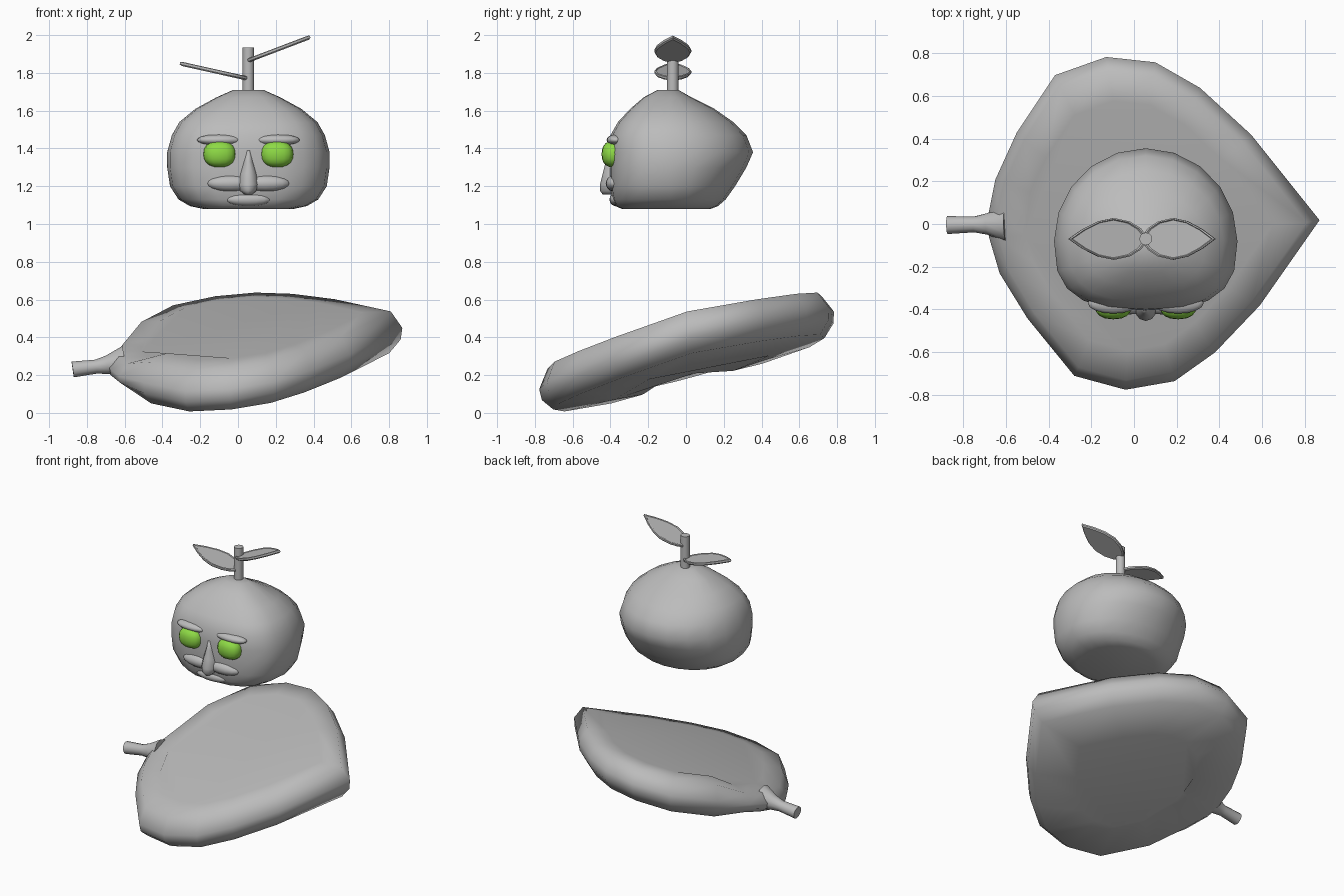
import bpy, bmesh, math
from mathutils import Vector, Matrix

if "Cube" in bpy.data.objects:
    bpy.data.objects.remove(bpy.data.objects["Cube"])


def material(name, rgb):
    m = bpy.data.materials.new(name)
    m.diffuse_color = (*rgb, 1)
    m.use_nodes = True
    m.node_tree.nodes["Principled BSDF"].inputs["Base Color"].default_value = m.diffuse_color
    return m


GREY = material("light grey", (0.5, 0.5, 0.5))
GREEN = material("lime green", (0.27, 0.70, 0.06))


def finish(name, bm, mat, angle=180):
    bmesh.ops.recalc_face_normals(bm, faces=bm.faces)
    me = bpy.data.meshes.new(name)
    bm.to_mesh(me)
    bm.free()
    ob = bpy.data.objects.new(name, me)
    bpy.context.collection.objects.link(ob)
    me.materials.append(mat)
    bpy.ops.object.select_all(action='DESELECT')
    ob.select_set(True)
    bpy.context.view_layer.objects.active = ob
    bpy.ops.object.shade_smooth_by_angle(angle=math.radians(angle))
    return ob


def loft(name, rings, mat, angle=180):
    """Skin a stack of equal-length rings and cap both ends."""
    bm = bmesh.new()
    vs = [[bm.verts.new(p) for p in r] for r in rings]
    n = len(vs[0])
    for a, b in zip(vs, vs[1:]):
        for i in range(n):
            j = (i + 1) % n
            bm.faces.new((a[i], a[j], b[j], b[i]))
    bm.faces.new(vs[0])
    bm.faces.new(vs[-1])
    return finish(name, bm, mat, angle)


def tube(name, path, sides=12, angle=40):
    """Round tube through (point, radius) pairs."""
    axis = (Vector(path[-1][0]) - Vector(path[0][0])).normalized()
    q = axis.to_track_quat('Z', 'Y')
    rings = [[Vector(c) + q @ Vector((r * math.cos(t), r * math.sin(t), 0))
              for t in (2 * math.pi * i / sides for i in range(sides))] for c, r in path]
    return loft(name, rings, GREY, angle)


def ellipsoid(name, centre, radii, mat, power=1.0):
    bm = bmesh.new()
    bmesh.ops.create_uvsphere(bm, u_segments=16, v_segments=10, radius=1)
    for v in bm.verts:
        v.co = Vector(centre) + Vector([math.copysign(abs(c) ** power, c) * r
                                        for c, r in zip(v.co, radii)])
    return finish(name, bm, mat)


# Tilted leaf platform: one outline repeated at several heights
outline = [(.87, .02), (.55, .42), (.31, .64), (.10, .76), (-.13, .785), (-.37, .70),
           (-.55, .43), (-.65, .21), (-.68, .06), (-.68, -.06), (-.63, -.23), (-.5, -.44),
           (-.28, -.71), (-.04, -.775), (.19, -.735), (.38, -.6), (.59, -.38)]
layers = [(.55, -.125), (.92, -.105), (.99, -.04), (1, .02), (.93, .115), (.75, .13)]


def tilt(x, y, h):
    return (x, y - .1 * h, .32 + .12 * x + .27 * y + h)


rings = []
for s, h in layers:
    ring = []
    for x, y in outline:
        thin = .6 if x < -.62 else 1      # edge thins out toward the stalk
        ring.append(tilt(x * s, y * s, h * thin))
    rings.append(ring)
loft("leaf_platform", rings, GREY)

# Flared stalk of the platform
tube("platform_stalk", [((-.875, -.005, .23), .042), ((-.75, -.002, .245), .037),
                        ((-.69, 0, .255), .05), ((-.6, 0, .27), .085)])

# Round fruit head: height, half width, front y, back y
CX, CY = .055, -.08
profile = [(1.08, .24, -.34, .13), (1.095, .31, -.375, .17), (1.13, .37, -.39, .21),
           (1.2, .415, -.405, .26), (1.3, .43, -.405, .32), (1.38, .43, -.405, .355),
           (1.47, .405, -.40, .32), (1.54, .365, -.36, .25), (1.61, .28, -.295, .15),
           (1.67, .17, -.225, .03), (1.71, .08, -.15, -.04)]
rings = []
for z, w, front, back in profile:
    ring = []
    for i in range(20):
        c, s = math.cos(math.tau * i / 20), math.sin(math.tau * i / 20)
        if s < 0:                          # the face side is squarer
            c, s = (math.copysign(abs(k) ** .72, k) for k in (c, s))
        ring.append((CX + w * c, CY + s * ((back - CY) if s > 0 else (CY - front)), z))
    rings.append(ring)
loft("head", rings, GREY)

# Eyes, brows and cheeks, mirrored about the face centre
for side, word in ((-1, "left"), (1, "right")):
    x = CX + side * .152
    ellipsoid(word + "_eye", (x, -.385, 1.37), (.086, .062, .07), GREEN, .85)
    ellipsoid(word + "_brow", (x, -.37, 1.445), (.12, .05, .03), GREY)
    ellipsoid(word + "_cheek", (CX + side * .09, -.375, 1.215), (.13, .05, .045), GREY)

# Drop-shaped nose
nose = []
for z, w, y in ((1.39, .012, -.41), (1.33, .027, -.425), (1.27, .045, -.44),
                (1.21, .058, -.455), (1.175, .045, -.455), (1.155, .02, -.44)):
    nose.append([(CX + w * math.cos(t), -.38 + (y + .38) * -math.sin(t), z)
                 for t in (math.tau * i / 12 for i in range(12))])
loft("nose", nose, GREY)
ellipsoid("lower_lip", (CX, -.37, 1.13), (.12, .035, .035), GREY)

# Sprout on top of the head
tube("sprout_stem", [((CX, -.07, 1.66), .03), ((CX, -.07, 1.935), .03)])


def sprout_leaf(name, root, tip):
    """Thin pointed leaf between two points."""
    root, tip = Vector(root), Vector(tip)
    span = tip - root
    up = Vector((0, 1, 0)).cross(span).normalized()
    up = up if up.z > 0 else -up
    half = [(0, .012), (.08, .05), (.22, .082), (.42, .098), (.62, .083), (.82, .046)]
    edge = half + [(1, 0)] + [(t, -w) for t, w in reversed(half)]
    rings = []
    for s, h in ((.94, -.011), (1, -.004), (1, .008), (.94, .011), (.9, .006)):
        rings.append([root + span * (.5 + (t - .5) * s) + Vector((0, w * s, 0)) + up * h
                      for t, w in edge])
    loft(name, rings, GREY, 30)


sprout_leaf("left_sprout_leaf", (.06, -.07, 1.768), (-.308, -.07, 1.85))
sprout_leaf("right_sprout_leaf", (.04, -.07, 1.86), (.382, -.07, 1.99))
